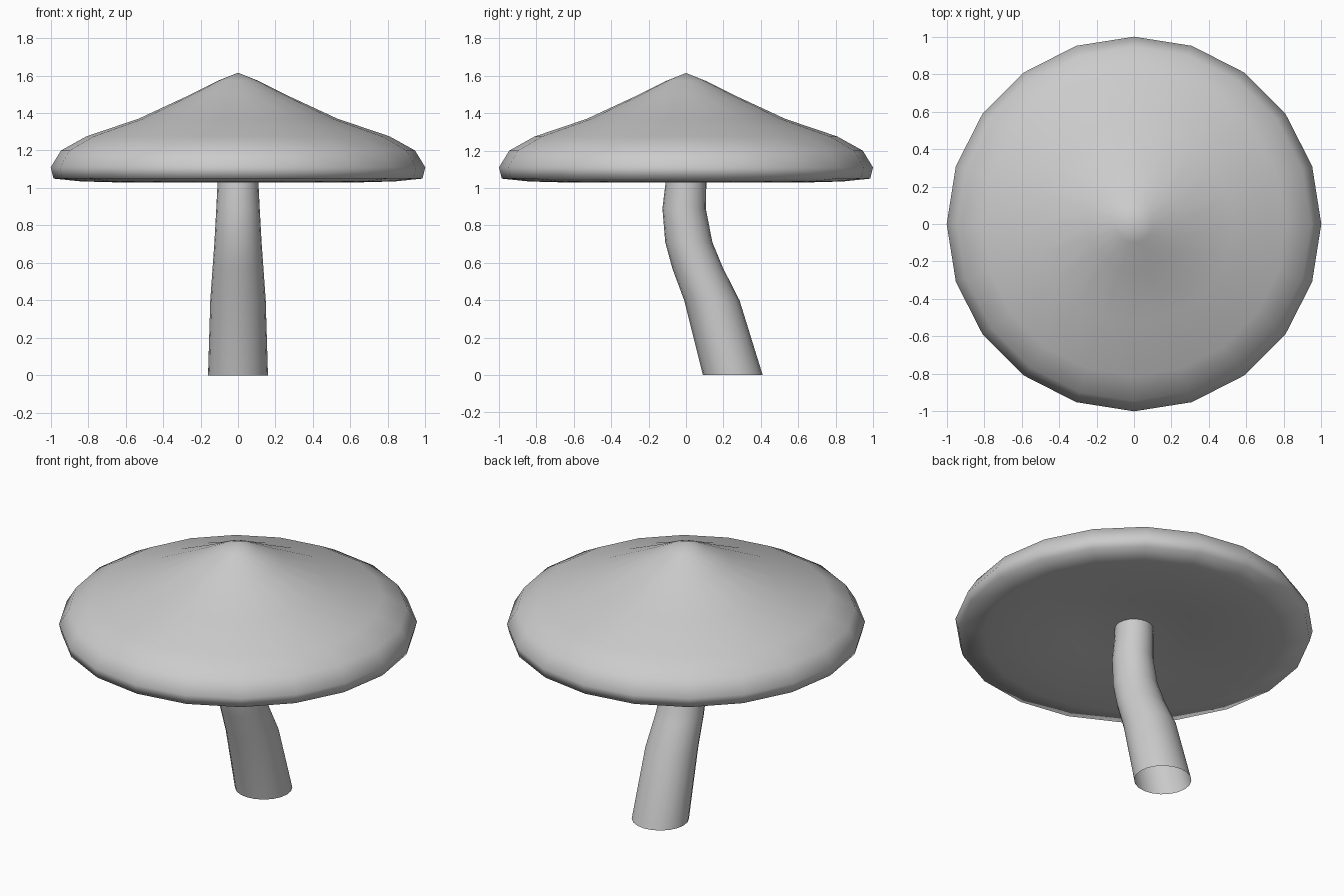
import bpy, bmesh, math

if "Cube" in bpy.data.objects:
    bpy.data.objects.remove(bpy.data.objects["Cube"])


def ring_mesh(name, rings, sides, apex=None, base=None):
    """Skin horizontal circles (y centre, z, radius); optional end points close it."""
    bm = bmesh.new()
    loops = []
    for y, z, r in rings:
        loops.append([bm.verts.new((r * math.cos(math.tau * i / sides),
                                    y + r * math.sin(math.tau * i / sides), z))
                      for i in range(sides)])
    for a, b in zip(loops, loops[1:]):
        for i in range(sides):
            j = (i + 1) % sides
            bm.faces.new((a[i], a[j], b[j], b[i]))
    for height, loop in ((apex, loops[0]), (base, loops[-1])):
        if height is not None:
            tip = bm.verts.new((0, 0, height))
            for i in range(sides):
                bm.faces.new((loop[i], loop[(i + 1) % sides], tip))
    bmesh.ops.recalc_face_normals(bm, faces=bm.faces)
    mesh = bpy.data.meshes.new(name)
    bm.to_mesh(mesh)
    bm.free()
    mesh.shade_smooth()
    obj = bpy.data.objects.new(name, mesh)
    bpy.context.collection.objects.link(obj)
    return obj


# Pointed cap with rolled rim and a shallow hollow underneath
cap_profile = [(0.10, 1.575), (0.25, 1.50), (0.53, 1.37), (0.81, 1.275),
               (0.945, 1.20), (1.0, 1.11), (0.985, 1.05), (0.84, 1.035),
               (0.66, 1.03), (0.35, 1.06)]
ring_mesh("cap", [(0, z, r) for r, z in cap_profile], 20, apex=1.615, base=1.10)

# Bent, tapering stem, open at the bottom
ring_mesh("stem", [(0.25, 0, 0.16), (0.138, 0.40, 0.148), (0.063, 0.57, 0.136),
                   (0.015, 0.71, 0.126), (-0.01, 0.89, 0.116),
                   (0.0, 1.03, 0.109), (0.0, 1.11, 0.107)], 20)
